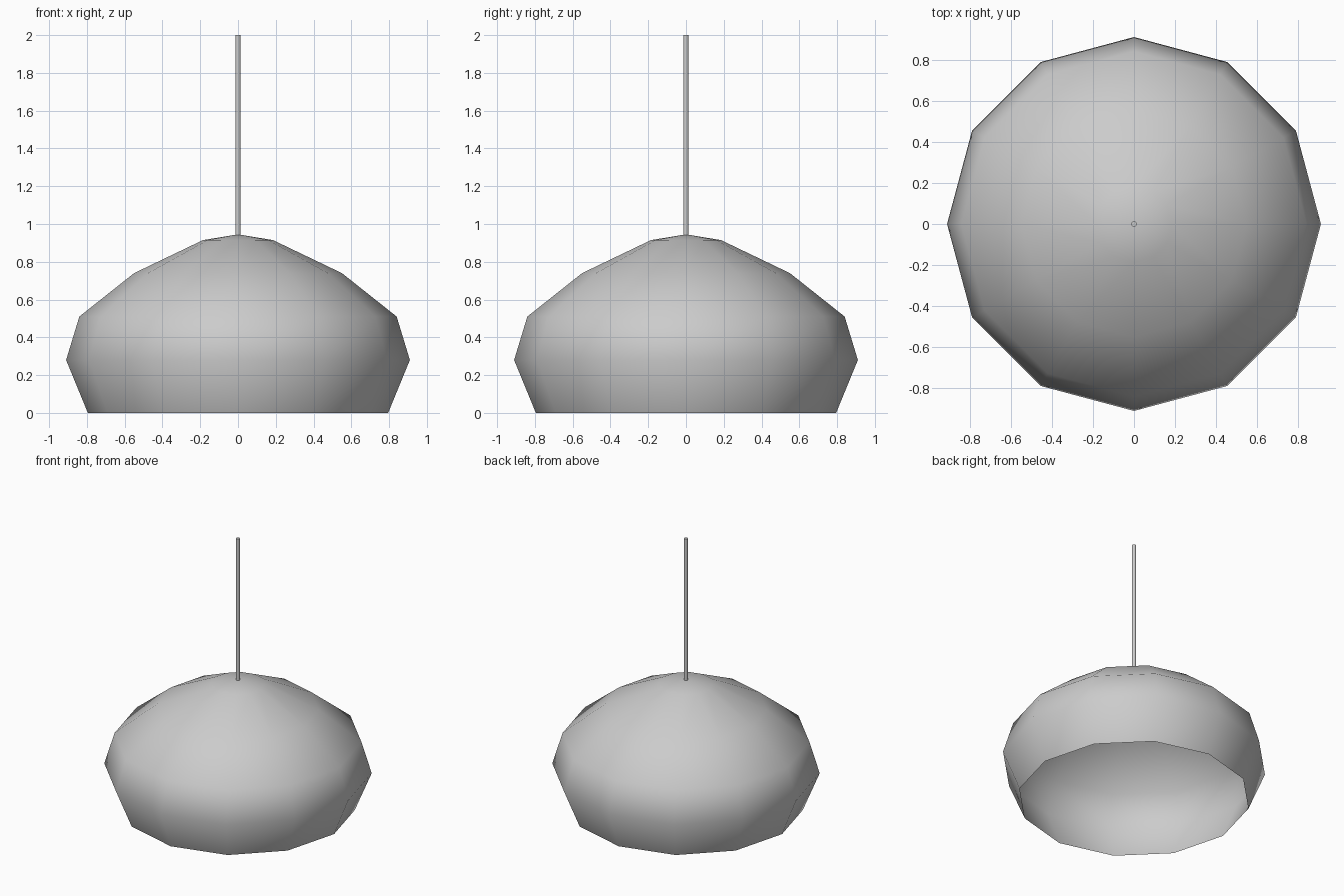
import bpy, bmesh, math

cube = bpy.data.objects.get("Cube")
if cube:
    bpy.data.objects.remove(cube, do_unlink=True)

# One plain grey for the whole lamp
grey = bpy.data.materials.new("light_grey")
grey.use_nodes = True
colour = (0.6, 0.6, 0.6, 1)
grey.diffuse_color = colour
grey.node_tree.nodes["Principled BSDF"].inputs["Base Color"].default_value = colour


def lathe(name, profile, sides, sharp_angle):
    """Spin a (radius, height) profile about the z axis."""
    bm = bmesh.new()
    verts = [bm.verts.new((r, 0, z)) for r, z in profile]
    edges = [bm.edges.new(pair) for pair in zip(verts, verts[1:])]
    bmesh.ops.spin(bm, geom=verts + edges, cent=(0, 0, 0), axis=(0, 0, 1),
                   angle=math.tau, steps=sides, use_duplicate=False)
    bmesh.ops.remove_doubles(bm, verts=bm.verts, dist=0.0005)
    bmesh.ops.recalc_face_normals(bm, faces=bm.faces)
    # Make sure the faces point away from the axis
    if sum(f.normal.dot(f.calc_center_median()) for f in bm.faces) < 0:
        bmesh.ops.reverse_faces(bm, faces=bm.faces)
    mesh = bpy.data.meshes.new(name)
    bm.to_mesh(mesh)
    bm.free()
    mesh.materials.append(grey)
    obj = bpy.data.objects.new(name, mesh)
    bpy.context.collection.objects.link(obj)
    bpy.ops.object.select_all(action="DESELECT")
    obj.select_set(True)
    bpy.context.view_layer.objects.active = obj
    bpy.ops.object.shade_smooth_by_angle(angle=math.radians(sharp_angle))
    return obj


# Open twelve-sided dome shade
lathe("lamp_shade", [(0.795, 0), (0.91, 0.28), (0.84, 0.51), (0.55, 0.74),
                     (0.185, 0.915), (0, 0.945)], 12, 80)

# Thin cord with a closed top
lathe("hanging_cord", [(0, 0.935), (0.014, 0.935), (0.014, 2), (0, 2)], 12, 60)
